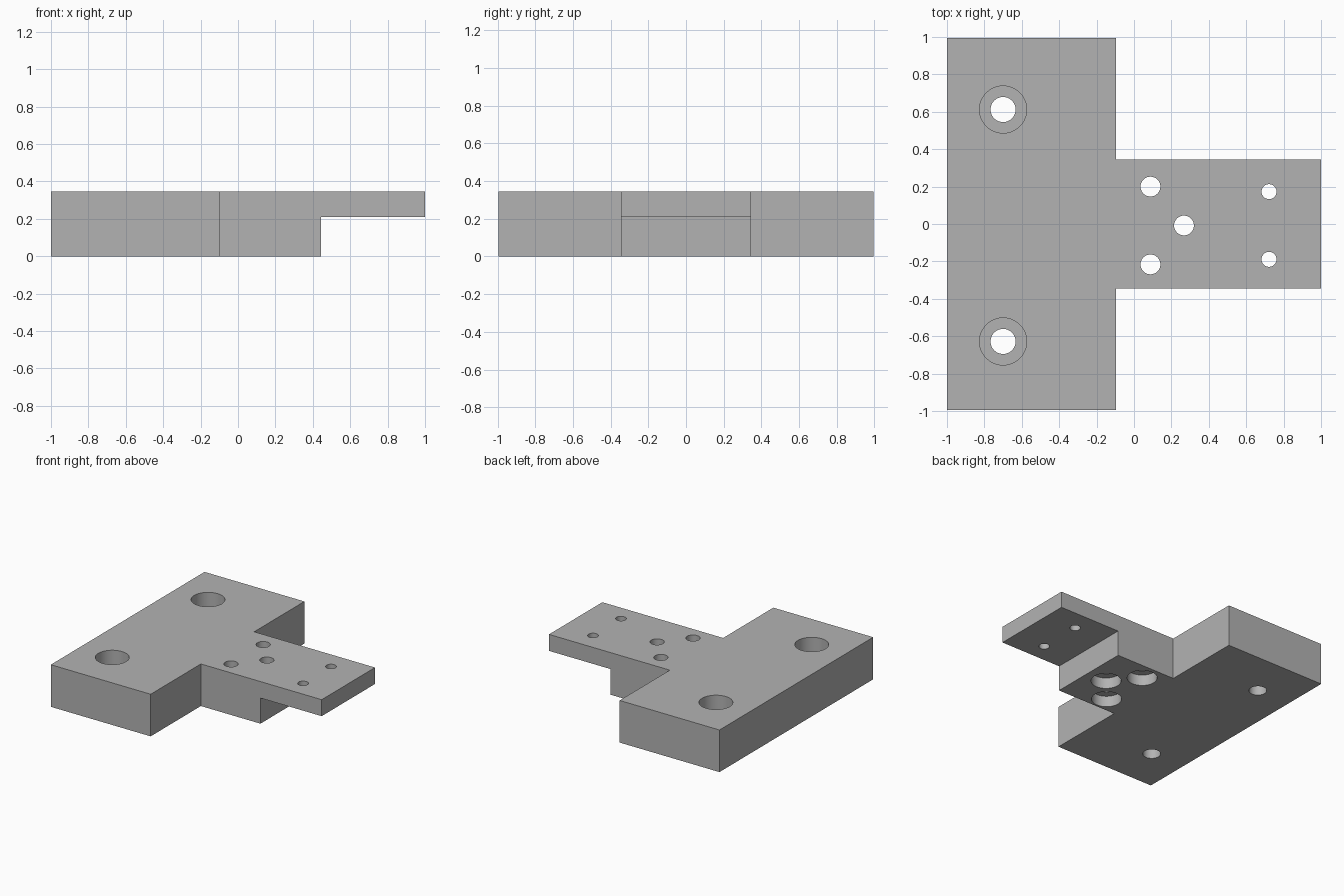
import bpy
import bmesh
from mathutils import Matrix

cube = bpy.data.objects.get("Cube")
if cube:
    bpy.data.objects.remove(cube, do_unlink=True)

HEIGHT = 0.345
STEP_Z = 0.21          # underside of the thin tongue
HOLE_Y = -0.008        # centre line of the hole pattern

grey = bpy.data.materials.new("machined grey")
grey.use_nodes = True
colour = (0.45, 0.45, 0.45, 1)
grey.diffuse_color = colour
grey.node_tree.nodes["Principled BSDF"].inputs["Base Color"].default_value = colour


def make_object(name, bm):
    bmesh.ops.recalc_face_normals(bm, faces=bm.faces)
    mesh = bpy.data.meshes.new(name)
    bm.to_mesh(mesh)
    bm.free()
    mesh.materials.append(grey)
    obj = bpy.data.objects.new(name, mesh)
    bpy.context.collection.objects.link(obj)
    return obj


def prism(name, outline, z0, z1):
    """Extrude a flat outline from z0 up to z1."""
    bm = bmesh.new()
    face = bm.faces.new([bm.verts.new((x, y, z0)) for x, y in outline])
    ext = bmesh.ops.extrude_face_region(bm, geom=[face])
    top = [v for v in ext["geom"] if isinstance(v, bmesh.types.BMVert)]
    bmesh.ops.translate(bm, verts=top, vec=(0, 0, z1 - z0))
    return make_object(name, bm)


def cylinder(name, x, y, radius, z0, z1):
    bm = bmesh.new()
    bmesh.ops.create_cone(bm, cap_ends=True, segments=48, radius1=radius,
                          radius2=radius, depth=z1 - z0,
                          matrix=Matrix.Translation((x, y, (z0 + z1) / 2)))
    return make_object(name, bm)


def cut(target, cutter):
    """Subtract the cutter, then discard it."""
    cutter.hide_render = True
    mod = target.modifiers.new("cut", "BOOLEAN")
    mod.operation = "DIFFERENCE"
    mod.solver = "EXACT"
    mod.object = cutter
    bpy.context.view_layer.objects.active = target
    bpy.ops.object.modifier_apply(modifier=mod.name)
    bpy.data.objects.remove(cutter, do_unlink=True)


# T-shaped block: wide mounting bar with a narrower arm
half = [(-1, -0.995), (-0.095, -0.995), (-0.095, -0.345), (1, -0.345)]
outline = half + [(x, -y) for x, y in reversed(half)]
block = prism("mounting_block", outline, 0, HEIGHT)

# Relief under the arm leaves a thin tongue
relief = [(0.445, -0.6), (1.3, -0.6), (1.3, 0.6), (0.445, 0.6)]
cut(block, prism("tongue_relief", relief, -0.2, STEP_Z))


def drill(x, dy, radius, bore=None, z0=0, z1=0):
    y = HOLE_Y + dy
    cut(block, cylinder("through_hole", x, y, radius, -0.1, HEIGHT + 0.1))
    if bore:
        cut(block, cylinder("counterbore", x, y, bore, z0, z1))


for side in (-1, 1):
    # Mounting holes, counterbored from the top
    drill(-0.7, side * 0.62, 0.067, 0.126, 0.155, HEIGHT + 0.1)
    # Arm holes, counterbored from below
    drill(0.088, side * 0.208, 0.053, 0.113, -0.1, 0.09)
    # Plain tongue holes
    drill(0.722, side * 0.181, 0.04)
drill(0.267, 0, 0.053, 0.113, -0.1, 0.09)

# Round bore walls, crisp edges elsewhere
bpy.ops.object.select_all(action="DESELECT")
block.select_set(True)
bpy.context.view_layer.objects.active = block
bpy.ops.object.shade_smooth_by_angle()
